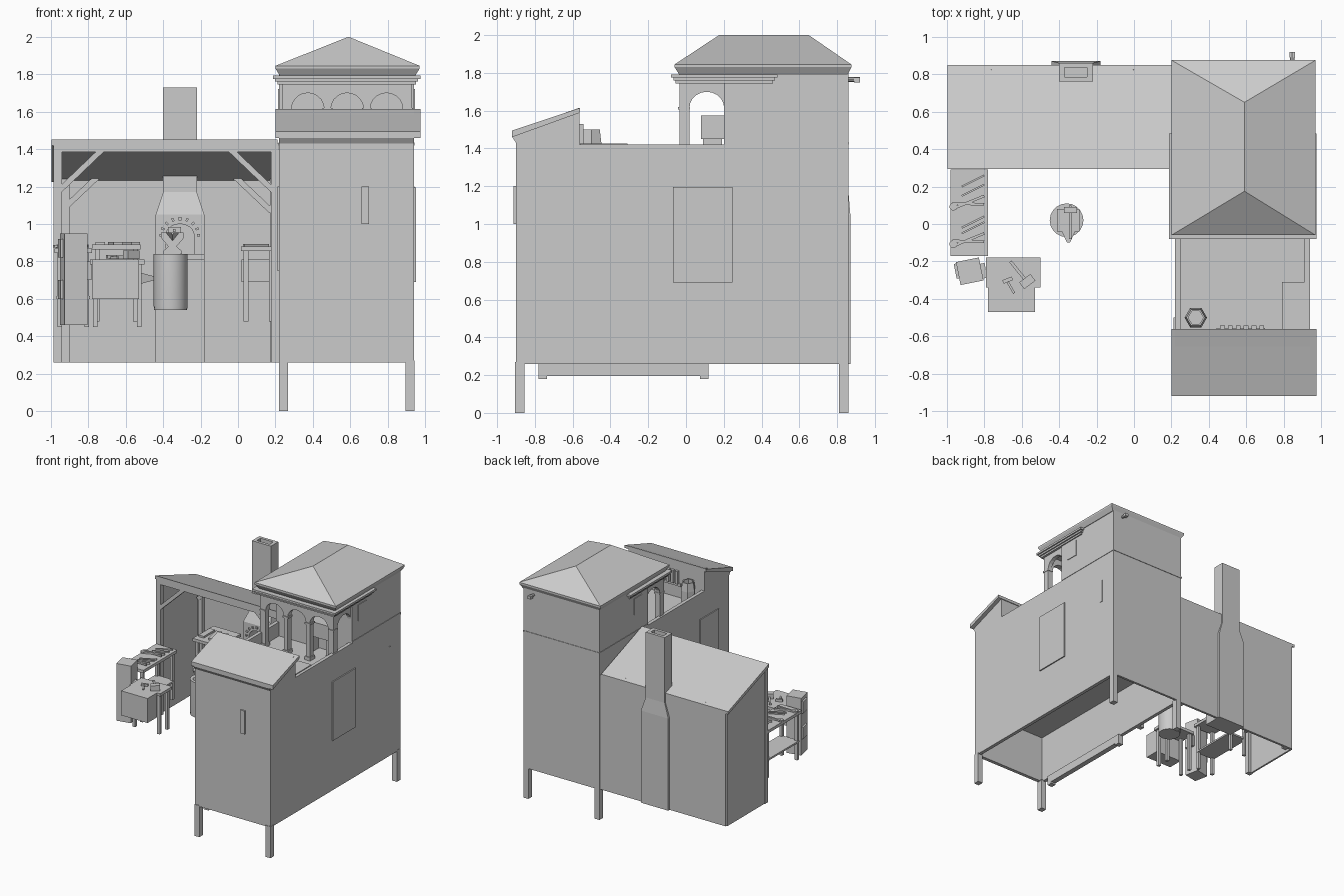
import bpy, bmesh, math
from mathutils import Vector, Matrix

if "Cube" in bpy.data.objects:
    bpy.data.objects.remove(bpy.data.objects["Cube"])

def make(name, bm, smooth=False):
    bmesh.ops.recalc_face_normals(bm, faces=bm.faces[:])
    me = bpy.data.meshes.new(name)
    bm.to_mesh(me)
    bm.free()
    ob = bpy.data.objects.new(name, me)
    bpy.context.collection.objects.link(ob)
    if smooth:
        me.polygons.foreach_set("use_smooth", [len(p.vertices) == 4 for p in me.polygons])
    return ob

def box(name, x0, x1, y0, y1, z0, z1, rot=0):
    bm = bmesh.new()
    bmesh.ops.create_cube(bm, size=1)
    c = Matrix.Translation(((x0+x1)/2, (y0+y1)/2, (z0+z1)/2))
    bm.transform(c @ Matrix.Rotation(rot, 4, 'Z') @ Matrix.Diagonal((x1-x0, y1-y0, z1-z0, 1)))
    return make(name, bm)

def bar(name, p, q, w, h=None):
    # square bar between two points
    p, q = Vector(p), Vector(q)
    bm = bmesh.new()
    bmesh.ops.create_cube(bm, size=1)
    r = (q-p).to_track_quat('Z', 'Y').to_matrix().to_4x4()
    bm.transform(Matrix.Translation((p+q)/2) @ r @ Matrix.Diagonal((w, h or w, (q-p).length, 1)))
    return make(name, bm)

def prism(name, pts, axis, a, b):
    # extrude a 2D profile along x (pts = y,z) or along y (pts = x,z)
    bm = bmesh.new()
    place = (lambda p, t: (t, p[0], p[1])) if axis == 'x' else (lambda p, t: (p[0], t, p[1]))
    f = bm.faces.new([bm.verts.new(place(p, a)) for p in pts])
    ext = bmesh.ops.extrude_face_region(bm, geom=[f])
    d = Vector((b-a, 0, 0) if axis == 'x' else (0, b-a, 0))
    bmesh.ops.translate(bm, vec=d, verts=[v for v in ext['geom'] if isinstance(v, bmesh.types.BMVert)])
    return make(name, bm)

def loft(name, rings, smooth=False):
    # skin a stack of equal-count rings and cap both ends
    bm = bmesh.new()
    vs = [[bm.verts.new(p) for p in r] for r in rings]
    n = len(vs[0])
    for a, b in zip(vs, vs[1:]):
        for i in range(n):
            bm.faces.new((a[i], a[(i+1) % n], b[(i+1) % n], b[i]))
    bm.faces.new(vs[0][::-1])
    bm.faces.new(vs[-1])
    bmesh.ops.remove_doubles(bm, verts=bm.verts[:], dist=1e-5)
    return make(name, bm, smooth)

def rect(x0, x1, y0, y1, z):
    return [(x0, y0, z), (x1, y0, z), (x1, y1, z), (x0, y1, z)]

def lathe(name, x, y, prof, n, smooth=False):
    return loft(name, [[(x+r*math.cos(2*math.pi*i/n), y+r*math.sin(2*math.pi*i/n), z)
                        for i in range(n)] for r, z in prof], smooth)

def table(name, x0, x1, y0, y1, z0, z1):
    box(name + "_top", x0, x1, y0, y1, z1-.025, z1)
    for x in (x0+.015, x1-.04):
        for y in (y0+.015, y1-.04):
            box(name + "_leg", x, x+.025, y, y+.025, z0, z1-.025)

def arch_wall(name, axis, a, b, start, end, centers, r, z0, spring, top):
    # wall whose arched openings reach the floor
    pts = [(start, z0)]
    for c in centers:
        pts.append((c-r, z0))
        pts += [(c-r*math.cos(math.pi*i/10), spring+.085*math.sin(math.pi*i/10)) for i in range(11)]
        pts.append((c+r, z0))
    pts += [(end, z0), (end, top), (start, top)]
    return prism(name, pts, axis, a, b)

# main house: hollow shell with open underside
L, R, F, B = .22, .94, -.9, .86
box("left_wall", L, L+.03, F, B, .26, 1.42)
box("right_wall", R-.03, R, F, B, .26, 1.42)
box("front_wall", L, R, F, F+.03, .26, 1.45)
box("back_wall", L, R, B-.02, B, .26, 1.42)
box("inner_floor", L, R, F, B, .67, .69)
box("terrace_floor", L+.01, R-.01, F+.01, B, 1.28, 1.3)
for x in (L, R-.045):
    for y in (F-.005, B-.05):
        box("corner_post", x, x+.047, y, y+.05, 0, .27)
box("side_sill", L, L+.045, -.78, .12, .195, .265)
for y in (-.78, .075):
    box("sill_foot", L, L+.045, y, y+.045, .18, .2)

# windows and shutters
box("right_window", R-.01, R+.01, -.07, .245, .69, 1.195)
box("right_slit", R-.01, R+.004, .695, .72, 1, 1.2)
box("front_slit", .66, .70, F-.012, F+.01, 1, 1.2)
box("left_window", L-.008, L+.01, -.75, -.5, .75, 1.2)

# front parapet with sloping roof
prism("front_parapet", [(-.9, 1.43), (-.92, 1.46), (-.92, 1.49), (-.565, 1.615), (-.565, 1.3), (-.89, 1.3)], 'x', L, R)
prism("front_roof", [(-.92, 1.46), (-.92, 1.495), (-.56, 1.615), (-.56, 1.59)], 'x', .2, .975)

# tower and hip roof
box("tower", L, R, .2, B, 1.3, 1.8)
box("tower_band", L-.004, R+.004, .205, B+.004, 1.42, 1.435)
x0, x1, y0, y1 = .2, .97, -.06, .875
loft("hip_roof", [rect(x0+.025, x1-.025, y0+.025, y1-.02, 1.79), rect(x0, x1, y0, y1, 1.83),
                  rect(x0, x1, y0, y1, 1.845), [(.59, .175, 2), (.59, .175, 2), (.59, .65, 2), (.59, .65, 2)]])
for x in (L, R):
    box("tower_window", x-.006, x+.006, .285, .39, 1.58, 1.72)
lathe("drain_spout", 0, 0, [(.012, 0), (.012, .07)], 8).matrix_world = \
    Matrix.Translation((.845, .85, 1.765)) @ Matrix.Rotation(-math.pi/2, 4, 'X')
box("spout_collar", .83, .86, .89, .92, 1.75, 1.775)

# loggia with arches, capitals and cornice
arch_wall("front_arcade", 'y', -.035, .015, .235, .93, [.373, .583, .793], .087, 1.29, 1.615, 1.76)
for x in (.235, .895):
    arch_wall("side_arcade", 'x', x, x+.035, -.035, .21, [.11], .092, 1.29, 1.615, 1.76)
for x in (.26, .478, .688, .908):
    box("capital", x-.026, x+.026, -.042, .022, 1.605, 1.62)
    box("column_foot", x-.026, x+.026, -.042, .022, 1.3, 1.33)
for o, z in ((.0, 1.745), (.012, 1.76), (.024, 1.775)):
    box("cornice", L-.01-o, R+.01+o, -.055-o, .46+o, z, z+.017)
box("bench_box", .6, .8, .08, .2, 1.45, 1.575)
for x in (.61, .77):
    box("bench_leg", x, x+.02, .09, .19, 1.3, 1.45)

# terrace furnishings
lathe("terrace_pot", .33, -.5, [(.06, 1.3), (.06, 1.43), (.05, 1.5), (.04, 1.5), (.045, 1.4)], 6)
box("terrace_chest", .79, .915, -.56, -.31, 1.3, 1.427)
for i in range(6):
    box("wall_rack_peg", .46+i*.042, .485+i*.042, -.57, -.543, 1.42, 1.53)
box("wall_rack", .44, .70, -.57, -.555, 1.4, 1.425)

# forge shed
box("shed_back_wall", -.97, L, .83, .85, .26, 1.24)
prism("shed_left_wall", [(.31, .26), (.84, .26), (.84, 1.23), (.31, 1.42)], 'x', -.98, -.965)
prism("shed_roof", [(.295, 1.42), (.295, 1.45), (.85, 1.25), (.85, 1.225)], 'x', -.995, .21)
box("shed_front_beam", -.985, .215, .295, .335, 1.385, 1.43)
for x in (-.985, .175):
    box("shed_front_post", x, x+.045, .295, .335, .26, 1.4)
for x in (-.94, .17):
    box("shed_back_post", x, x+.04, .80, .83, .26, 1.24)
for s in (-1, 1):
    c = -.383
    bar("front_brace", (c+s*.57, .315, 1.18), (c+s*.34, .315, 1.4), .04, .03)
    bar("back_brace", (c+s*.56, .81, 1.07), (c+s*.37, .81, 1.25), .03, .03)

# chimney with arched firebox
def cr(hw, y0, y1, z):
    return rect(-.31-hw, -.31+hw, y0, y1, z)
chim = loft("chimney", [cr(.13, .7, .87, .26), cr(.13, .7, .87, 1.05), cr(.09, .76, .86, 1.17),
                        cr(.09, .76, .86, 1.73), cr(.06, .785, .835, 1.73), cr(.06, .785, .835, 1.6)])
arc = [(math.cos(math.pi*i/12), math.sin(math.pi*i/12)) for i in range(13)]
cut = prism("firebox_cutter", [(-.31+.075*c, .94+.06*s) for c, s in arc] + [(-.385, .84), (-.235, .84)], 'y', .6, .83)
cut.hide_render = True
cut.hide_viewport = True
cut.display_type = 'WIRE'
mod = chim.modifiers.new("firebox", 'BOOLEAN')
mod.object = cut
mod.solver = 'EXACT'
for i in range(9):
    t = math.pi*i/8
    p = Vector((-.31+.09*math.cos(t), .697, .94+.08*math.sin(t)))
    bar("arch_stone", p, p+Vector((.018*math.cos(t), 0, .018*math.sin(t))), .016, .012)
box("hearth_shelf", -.44, -.18, .62, .7, .81, .84)

# anvil on stump
lathe("stump", -.36, .02, [(.088, .54), (.09, .56), (.09, .84)], 20, True)
loft("anvil_body", [cr(w, -.04, .08, z) for w, z in ((.05, .84), (.05, .855), (.022, .88), (.06, .925), (.06, .955))]).location.x = -.04
loft("anvil_horn", [[(-.35-w, y, .955), (-.35+w, y, .955), (-.35, y, .955-d)]
                    for w, y, d in ((.04, -.03, .05), (.008, -.1, .015))])
bar("anvil_hammer_handle", (-.34, .1, .965), (-.34, -.08, .965), .014)
box("anvil_hammer_head", -.375, -.305, .06, .09, .955, .985)

# tool bench on the left
table("tool_bench", -.98, -.78, -.17, .29, .45, .87)
box("bench_shelf", -.97, -.79, -.15, .27, .6, .615)
for y in (-.12, .08):
    bar("tongs_arm", (-.97, y, .88), (-.8, y+.07, .88), .014)
    bar("tongs_arm", (-.97, y+.03, .884), (-.8, y+.025, .884), .014)
    lathe("tongs_jaw", -.965, y+.013, [(.022, .874), (.022, .888)], 8)
for y in (-.03, .0, .17, .22):
    bar("iron_rod", (-.92, y-.02, .878), (-.8, y+.04, .878), .01)

# rough stone pillar
box("stone_pillar", -.94, -.815, -.315, -.19, .46, .95, .2)
for x, z in ((-.955, .6), (-.955, .82), (-.82, .7)):
    box("pillar_block", x, x+.03, -.29, -.21, z, z+.1, .2)

# front work table with trough and hammers
table("work_table", -.79, -.5, -.34, -.18, .45, .81)
box("water_trough", -.78, -.53, -.47, -.34, .6, .81)
bar("mallet_handle", (-.66, -.2, .825), (-.57, -.31, .825), .016)
bar("mallet_head", (-.6, -.33, .835), (-.54, -.285, .835), .045)
bar("hammer_handle", (-.68, -.3, .82), (-.64, -.37, .82), .012)
bar("hammer_head", (-.7, -.31, .825), (-.65, -.29, .825), .02)

# tables and bellows under the shed
table("left_table", -.78, -.52, .5, .78, .48, .89)
for i in range(3):
    box("left_table_tool", -.76+i*.08, -.71+i*.08, .55, .7, .89, .905, .2*i)
table("right_table", .015, .205, .42, .78, .48, .88)
box("right_table_drawer", .02, .19, .45, .75, .69, .81)
bar("right_table_tool", (.03, .5, .887), (.16, .6, .887), .014)
loft("bellows", [[(x, .7-w, .71-h), (x, .7+w, .71-h), (x, .7+w, .71+h), (x, .7-w, .71+h)]
                 for x, w, h in ((-.52, .05, .03), (-.44, .015, .008))])
